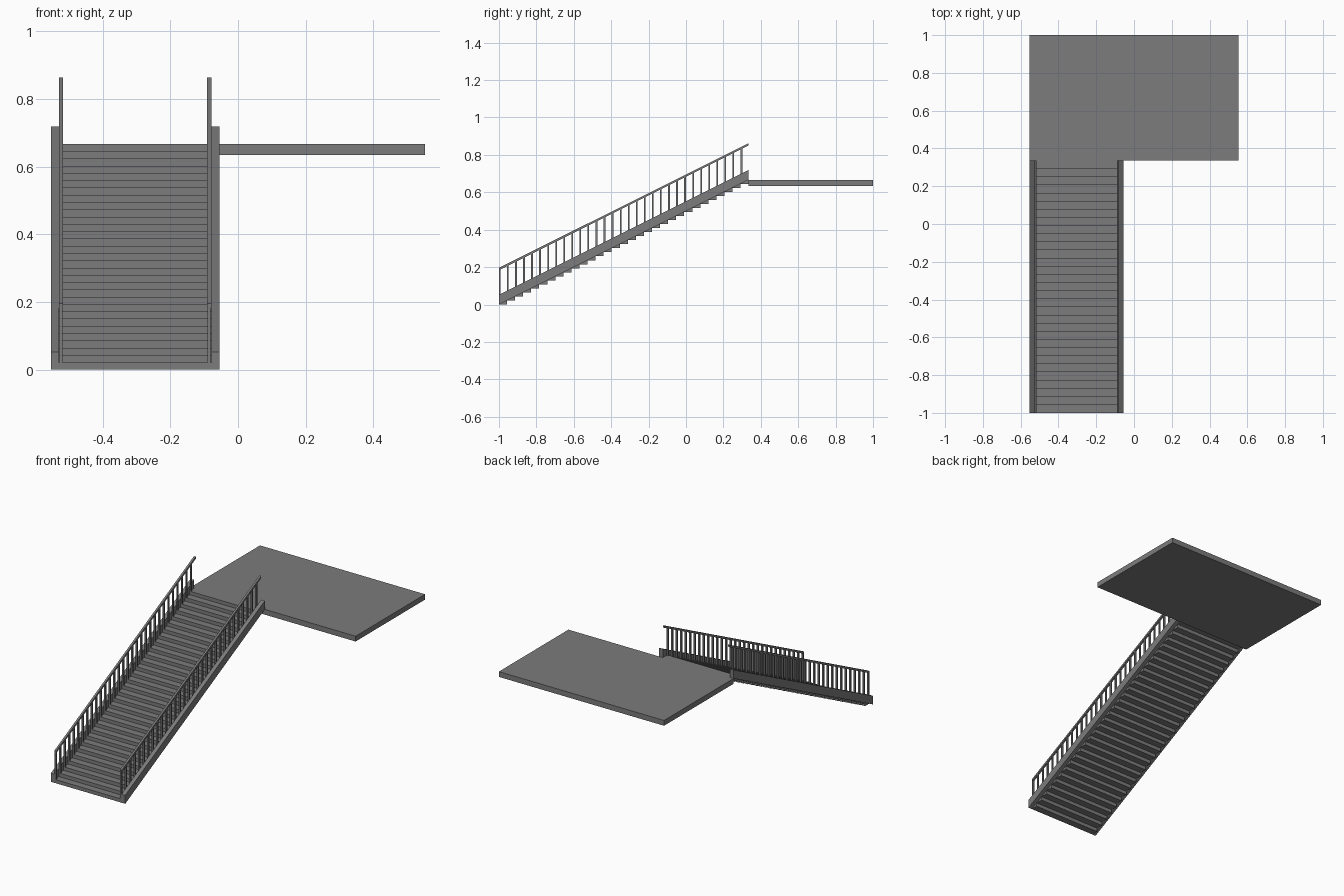
import bpy
import bmesh

cube = bpy.data.objects.get("Cube")
if cube:
    bpy.data.objects.remove(cube, do_unlink=True)

# Overall sizes
STEPS = 31
Y0, Y1 = -1.0, 0.335
TOP = 0.667
RUN, RISE = (Y1 - Y0) / STEPS, TOP / STEPS
X0, X1 = -0.553, -0.055
STRINGER_W, RAIL_W, POST_W = 0.024, 0.012, 0.009
RAIL_LIFT, RAIL_H = 0.183, 0.013

grey = bpy.data.materials.new("mid_grey")
grey.use_nodes = True
colour = (0.2, 0.2, 0.2, 1)
grey.diffuse_color = colour
grey.node_tree.nodes["Principled BSDF"].inputs["Base Color"].default_value = colour


def finish(name, bm):
    bmesh.ops.recalc_face_normals(bm, faces=bm.faces)
    mesh = bpy.data.meshes.new(name)
    bm.to_mesh(mesh)
    bm.free()
    mesh.materials.append(grey)
    obj = bpy.data.objects.new(name, mesh)
    bpy.context.collection.objects.link(obj)


def prism(bm, x0, x1, profile):
    """Extrude a closed (y, z) profile from x0 to x1."""
    face = bm.faces.new([bm.verts.new((x0, y, z)) for y, z in profile])
    moved = bmesh.ops.extrude_face_region(bm, geom=[face])["geom"]
    verts = [v for v in moved if isinstance(v, bmesh.types.BMVert)]
    bmesh.ops.translate(bm, verts=verts, vec=(x1 - x0, 0, 0))


def box(bm, x0, x1, y0, y1, z0, z1):
    prism(bm, x0, x1, [(y0, z0), (y1, z0), (y1, z1), (y0, z1)])


def sloped_bar(name, x0, x1, low, high):
    """Bar following the stair pitch, with vertical ends."""
    bm = bmesh.new()
    prism(bm, x0, x1, [(Y0, low), (Y1, TOP + low), (Y1, TOP + high), (Y0, high)])
    finish(name, bm)


# Landing slab
bm = bmesh.new()
box(bm, X0, -X0, Y1, 1.0, 0.635, TOP)
finish("landing", bm)

# Steps between the stringers
bm = bmesh.new()
for i in range(STEPS):
    y = Y0 + i * RUN
    box(bm, X0 + STRINGER_W, X1 - STRINGER_W, y, y + RUN, i * RISE, (i + 1) * RISE)
finish("steps", bm)

# Stringer, handrail and balusters on each side
for side, outer, inward in (("right", X0, 1), ("left", X1, -1)):
    inner = outer + inward * STRINGER_W
    sloped_bar(side + "_stringer", outer, inner, 0, 0.052)
    sloped_bar(side + "_handrail", inner, inner + inward * RAIL_W,
               RAIL_LIFT, RAIL_LIFT + RAIL_H)
    centre = inner + inward * RAIL_W / 2
    bm = bmesh.new()
    for i in range(STEPS):
        y = Y0 + i * RUN
        box(bm, centre - POST_W / 2, centre + POST_W / 2, y, y + POST_W,
            (i + 1) * RISE, i * RISE + RAIL_LIFT + POST_W / 2)
    finish(side + "_balusters", bm)
